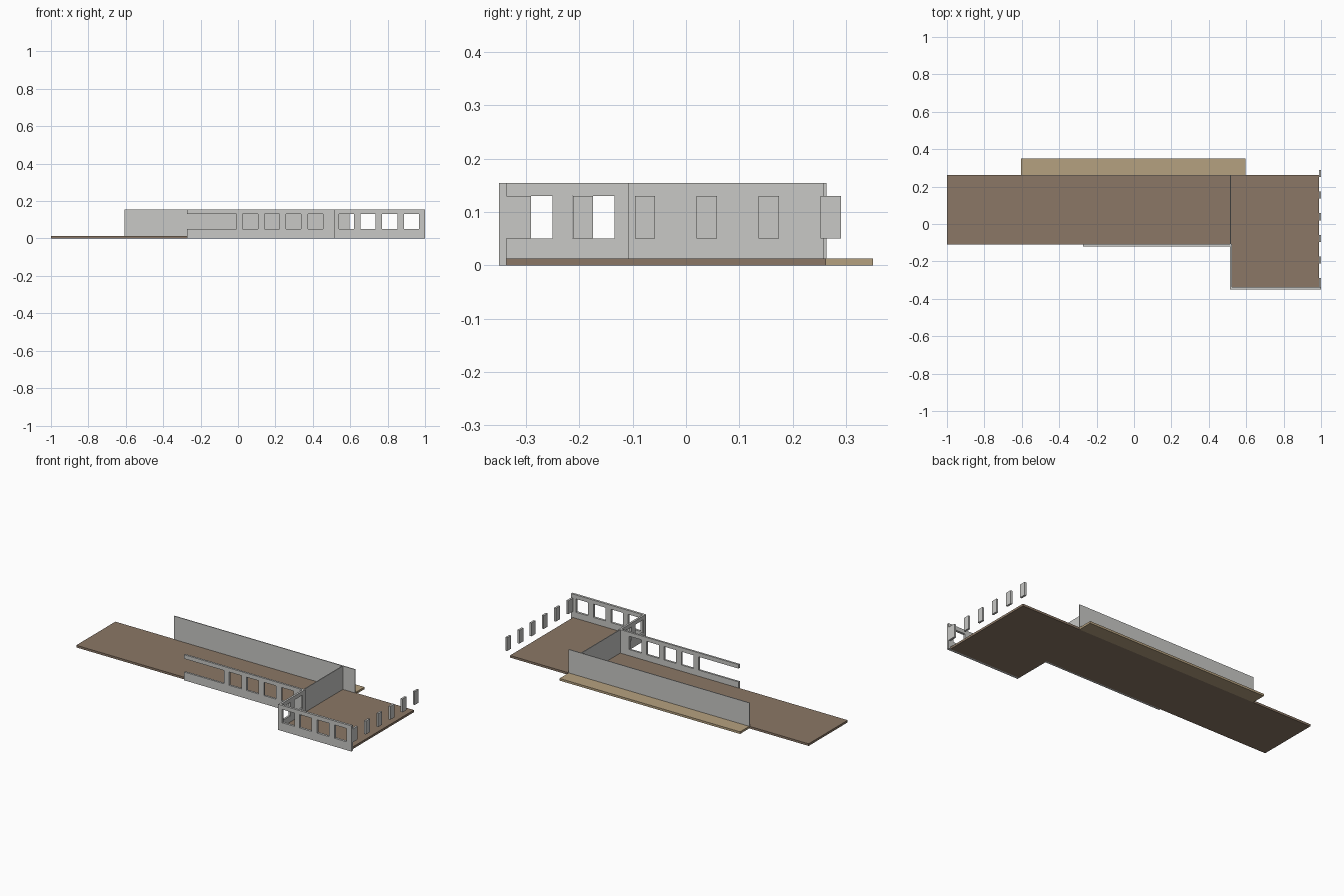
import bpy
import bmesh
from mathutils import Vector

cube = bpy.data.objects.get("Cube")
if cube:
    bpy.data.objects.remove(cube, do_unlink=True)

FLOOR_TOP = 0.013
WALL_TOP = 0.154
SILL, HEAD = 0.05, 0.13


def material(name, rgb):
    mat = bpy.data.materials.new(name)
    mat.use_nodes = True
    mat.diffuse_color = (*rgb, 1)
    mat.node_tree.nodes["Principled BSDF"].inputs["Base Color"].default_value = (*rgb, 1)
    return mat


brown = material("floor brown", (0.258, 0.187, 0.133))
tan = material("terrace tan", (0.463, 0.355, 0.214))
grey = material("wall grey", (0.579, 0.579, 0.562))


def finish(name, bm, mat):
    bmesh.ops.recalc_face_normals(bm, faces=bm.faces)
    mesh = bpy.data.meshes.new(name)
    bm.to_mesh(mesh)
    bm.free()
    mesh.materials.append(mat)
    obj = bpy.data.objects.new(name, mesh)
    bpy.context.collection.objects.link(obj)
    return obj


def extrude_faces(bm, offset):
    """Thicken a flat sheet of faces into a closed solid."""
    result = bmesh.ops.extrude_face_region(bm, geom=bm.faces[:], use_keep_orig=True)
    verts = [g for g in result["geom"] if isinstance(g, bmesh.types.BMVert)]
    bmesh.ops.translate(bm, verts=verts, vec=Vector(offset))


def box(name, xs, ys, zs, mat):
    bm = bmesh.new()
    bmesh.ops.create_cube(bm, size=1)
    for v in bm.verts:
        v.co = [r[0] if c < 0 else r[1] for c, r in zip(v.co, (xs, ys, zs))]
    return finish(name, bm, mat)


def window_wall(name, axis, span, depth, openings):
    """Wall along x or y, with openings between sill and head height."""
    cuts = sorted({*span, *(e for o in openings for e in o)})
    levels = (0, SILL, HEAD, WALL_TOP)
    bm = bmesh.new()

    def point(u, z):
        return (u, depth[0], z) if axis == "x" else (depth[0], u, z)

    grid = [[bm.verts.new(point(u, z)) for z in levels] for u in cuts]
    for i in range(len(cuts) - 1):
        middle = (cuts[i] + cuts[i + 1]) / 2
        is_open = any(a < middle < b for a, b in openings)
        for j in range(3):
            if not (is_open and j == 1):
                bm.faces.new((grid[i][j], grid[i + 1][j],
                              grid[i + 1][j + 1], grid[i][j + 1]))
    thick = depth[1] - depth[0]
    extrude_faces(bm, (0, thick, 0) if axis == "x" else (thick, 0, 0))
    # merge coplanar cells into clean wall faces
    bmesh.ops.dissolve_limit(bm, angle_limit=0.01, verts=bm.verts[:], edges=bm.edges[:])
    return finish(name, bm, mat=grey)


def windows(start, count, width=0.081, step=0.116):
    return [(start + i * step, start + i * step + width) for i in range(count)]


# Floors and rear terrace
slab = (0, FLOOR_TOP)
box("main_floor", (-1, 0.515), (-0.11, 0.262), slab, brown)
box("wing_floor", (0.515, 0.988), (-0.336, 0.262), slab, brown)
box("rear_terrace", (-0.605, 0.597), (0.262, 0.35), slab, tan)

# Solid walls
tall = (FLOOR_TOP, WALL_TOP)
box("rear_wall", (-0.607, 0.597), (0.258, 0.263), tall, grey)
box("partition_wall", (0.513, 0.518), (-0.108, 0.258), tall, grey)

# Window walls, the main one open at its far end
window_wall("main_front_wall", "x", (-0.274, 0.513), (-0.12, -0.108),
            [(-0.274, -0.008)] + windows(0.025, 4))
window_wall("wing_front_wall", "x", (0.512, 1), (-0.35, -0.336),
            windows(0.539, 4))
window_wall("wing_side_wall", "y", (-0.336, -0.108), (0.512, 0.524),
            windows(-0.329, 2, width=0.079))

# Window piers along the open end of the wing
for i in range(6):
    y = -0.328 + i * 0.116
    near = -0.336 if i == 0 else y
    box(f"end_pier_{i + 1}", (0.988, 1), (near, y + 0.038), (SILL, HEAD), grey)
